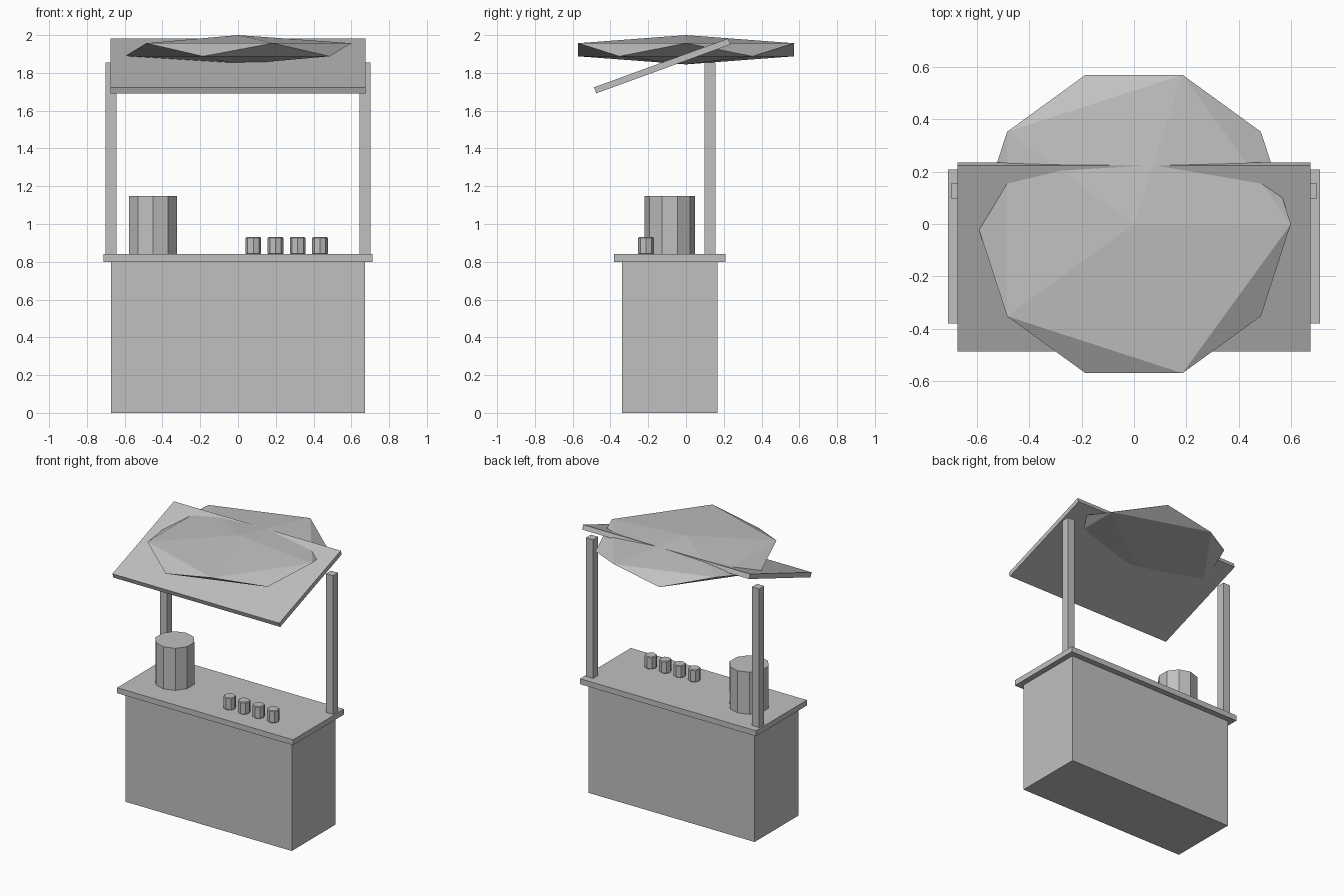
import bpy
import math

cube = bpy.data.objects.get("Cube")
if cube:
    bpy.data.objects.remove(cube, do_unlink=True)

# Single flat colour
grey = bpy.data.materials.new("light_grey")
grey.use_nodes = True
colour = (0.53, 0.53, 0.53, 1)
grey.diffuse_color = colour
grey.node_tree.nodes["Principled BSDF"].inputs["Base Color"].default_value = colour


def finish(name):
    ob = bpy.context.object
    ob.name = name
    ob.data.materials.append(grey)
    return ob


def box(name, centre, size, tilt=0):
    bpy.ops.mesh.primitive_cube_add(size=1, location=centre, rotation=(tilt, 0, 0))
    ob = finish(name)
    ob.scale = size
    return ob


def drum(name, x, y, bottom, top, radius, sides):
    bpy.ops.mesh.primitive_cylinder_add(vertices=sides, radius=radius, depth=top - bottom,
                                        location=(x, y, (bottom + top) / 2))
    return finish(name)


# Counter body and worktop
COUNTER_Y = -0.086
TOP = 0.84
box("counter_body", (0, COUNTER_Y, 0.4), (1.344, 0.504, 0.8))
box("countertop", (0, COUNTER_Y, 0.82), (1.424, 0.588, 0.04))

# Roof posts at the back corners
for side, label in ((-1, "right"), (1, "left")):
    box(label + "_post", (side * 0.672, 0.126, 1.347), (0.058, 0.058, 1.014))

# Sloping roof board
box("roof_board", (0, -0.126, 1.837), (1.35, 0.756, 0.034), math.radians(20))

# Flattened faceted canopy
bpy.ops.mesh.primitive_ico_sphere_add(subdivisions=1, radius=1, location=(0, 0, 1.9225))
finish("canopy").scale = (0.671, 0.671, 0.0775)

# Urn and row of cups
drum("urn", -0.45, COUNTER_Y, TOP, 1.148, 0.134, 10)
for i in range(4):
    cup = drum("cup_%d" % (i + 1), 0.081 + i * 0.1175, -0.212, TOP, 0.93, 0.042, 8)
    # softened rim
    bevel = cup.modifiers.new("rim", 'BEVEL')
    bevel.width = 0.005
    bevel.segments = 1
    bevel.limit_method = 'ANGLE'
    bevel.angle_limit = math.radians(60)
